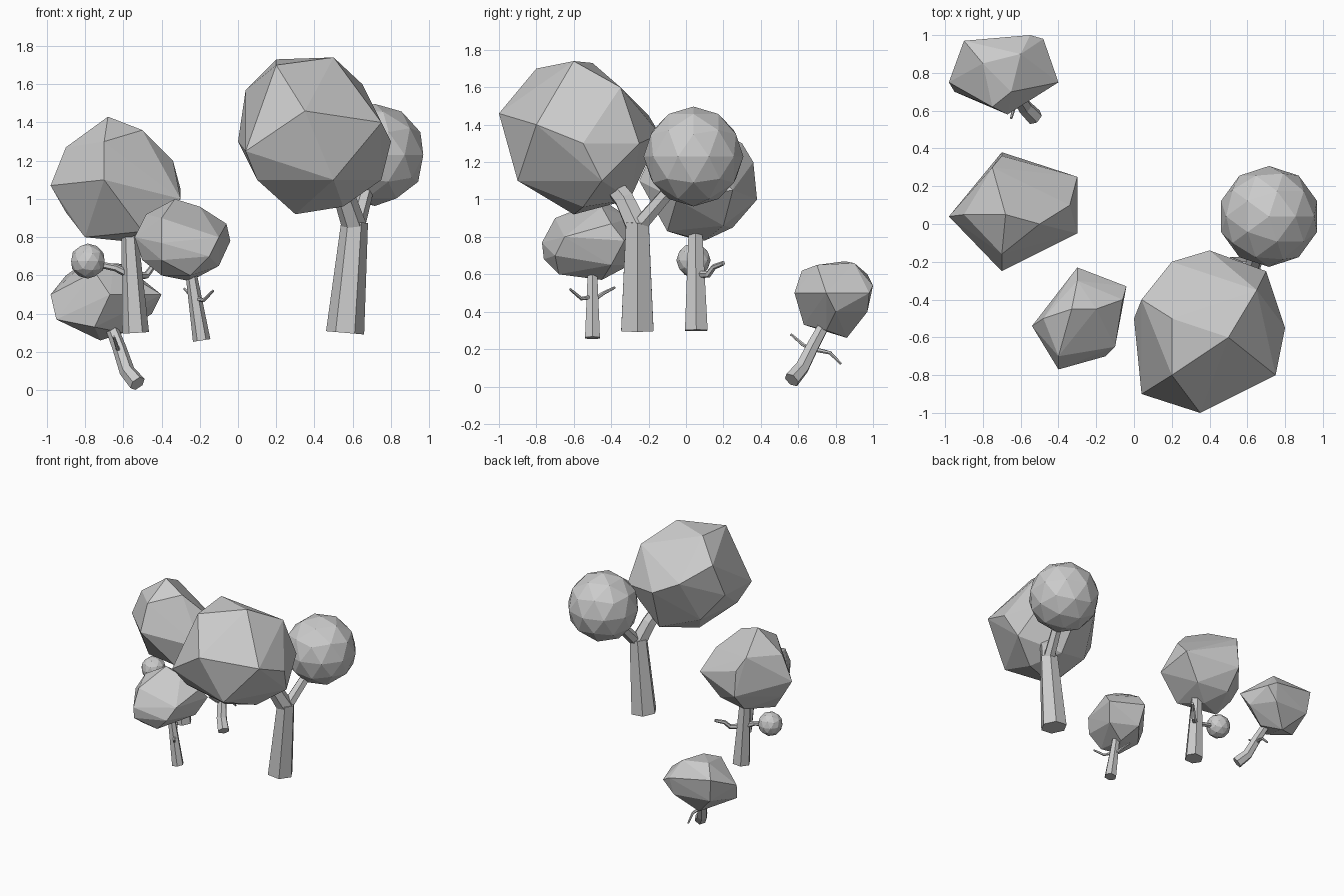
import bpy
import bmesh
import math
from mathutils import Vector, Matrix

cube = bpy.data.objects.get("Cube")
if cube:
    bpy.data.objects.remove(cube, do_unlink=True)

# One plain grey for everything
grey = bpy.data.materials.new("plain_grey")
grey.use_nodes = True
grey.diffuse_color = (.6, .6, .6, 1)
grey.node_tree.nodes["Principled BSDF"].inputs["Base Color"].default_value = grey.diffuse_color


def finish(name, bm):
    """Turn a bmesh into a flat shaded object."""
    bmesh.ops.recalc_face_normals(bm, faces=bm.faces)
    mesh = bpy.data.meshes.new(name)
    bm.to_mesh(mesh)
    bm.free()
    mesh.materials.append(grey)
    obj = bpy.data.objects.new(name, mesh)
    bpy.context.collection.objects.link(obj)
    return obj


def crown(name, points):
    """Faceted foliage mass: the convex hull of its corner points."""
    bm = bmesh.new()
    for point in points:
        bm.verts.new(point)
    hull = bmesh.ops.convex_hull(bm, input=bm.verts)
    loose = [v for v in hull["geom_interior"] if isinstance(v, bmesh.types.BMVert)]
    bmesh.ops.delete(bm, geom=loose, context="VERTS")
    return finish(name, bm)


def ball(name, center, radius):
    """Round faceted foliage."""
    bm = bmesh.new()
    bmesh.ops.create_icosphere(bm, subdivisions=2, radius=radius,
                               matrix=Matrix.Translation(center))
    return finish(name, bm)


def limb(name, path, start_radius, end_radius, sides=6):
    """Tapered tube through the path, closed at both ends."""
    path = [Vector(p) for p in path]
    last = len(path) - 1
    bm = bmesh.new()
    rings = []
    for i, point in enumerate(path):
        tangent = path[min(i + 1, last)] - path[max(i - 1, 0)]
        turn = Vector((0, 0, 1)).rotation_difference(tangent)
        radius = start_radius + (end_radius - start_radius) * i / last
        ring = []
        for k in range(sides):
            angle = math.tau * k / sides
            offset = Vector((math.cos(angle), math.sin(angle), 0)) * radius
            ring.append(bm.verts.new(point + turn @ offset))
        rings.append(ring)
    for lower, upper in zip(rings, rings[1:]):
        for k in range(sides):
            following = (k + 1) % sides
            bm.faces.new((lower[k], lower[following], upper[following], upper[k]))
    bm.faces.new(rings[0])
    bm.faces.new(rings[-1])
    return finish(name, bm)


def twig(name, path):
    """Thin bare side shoot."""
    return limb(name, path, start_radius=.013, end_radius=.007)


# Large forked tree
limb("large_trunk", [(.56, -.26, .3), (.61, -.26, .88)], start_radius=.1, end_radius=.07)
limb("large_front_branch", [(.61, -.26, .85), (.56, -.33, 1), (.5, -.45, 1.15)],
     start_radius=.065, end_radius=.05)
limb("large_back_branch", [(.62, -.25, .86), (.7, 0, 1.15)], start_radius=.045, end_radius=.035)
ball("large_side_crown", center=(.715, .04, 1.23), radius=.267)
crown("large_crown", [
    (.2, -.8, 1.7), (.5, -.6, 1.74), (.2, -.5, 1.73), (.65, -.35, 1.6),
    (.35, -1, 1.46), (.04, -.9, 1.25), (.04, -.4, 1.57), (.75, -.8, 1.4),
    (.2, -.2, 1.45), (0, -.5, 1.3), (.8, -.55, 1.3), (.7, -.25, 1.3),
    (.4, -.14, 1.35), (.5, -.9, 1.1), (.1, -.8, 1.1), (.75, -.45, 1.1),
    (.15, -.4, 1.1), (.3, -.6, .92), (.55, -.55, .96), (.45, -.3, 1),
])

# Medium tree with a small foliage ball on one branch
limb("medium_trunk", [(-.535, .055, .3), (-.57, .05, .88)], start_radius=.07, end_radius=.04)
limb("medium_ball_branch", [(-.56, .05, .6), (-.64, .04, .64), (-.74, .04, .66)],
     start_radius=.022, end_radius=.016)
limb("medium_bare_branch", [(-.56, .05, .6), (-.48, .12, .6), (-.45, .15, .64), (-.4, .2, .66)],
     start_radius=.022, end_radius=.012)
ball("medium_ball", center=(-.785, .04, .675), radius=.092)
crown("medium_crown", [
    (-.68, .05, 1.43), (-.5, 0, 1.36), (-.75, .3, 1.3), (-.7, .36, 1.2),
    (-.7, .38, 1), (-.3, .25, 1.05), (-.34, .1, 1.2), (-.3, -.05, 1),
    (-.7, -.25, 1.1), (-.98, .04, 1.07), (-.9, .05, 1.27), (-.7, -.16, 1.3),
    (-.9, .05, .93), (-.8, 0, .8), (-.6, .1, .78), (-.45, .2, .86),
    (-.5, -.1, .83), (-.7, .25, .85),
])

# Small front tree
limb("small_trunk", [(-.19, -.5, .26), (-.25, -.5, .64)], start_radius=.046, end_radius=.028)
twig("small_front_twig", [(-.22, -.5, .48), (-.18, -.56, .47), (-.13, -.62, .52)])
twig("small_back_twig", [(-.22, -.5, .46), (-.25, -.44, .5), (-.28, -.38, .53)])
crown("small_crown", [
    (-.33, -.45, 1), (-.2, -.45, .96), (-.06, -.4, .87), (-.04, -.33, .78),
    (-.3, -.23, .8), (-.1, -.65, .8), (-.15, -.7, .7), (-.4, -.77, .77),
    (-.4, -.76, .68), (-.4, -.7, .9), (-.54, -.54, .8), (-.48, -.5, .92),
    (-.5, -.55, .68), (-.4, -.65, .6), (-.25, -.68, .6), (-.25, -.45, .57),
    (-.1, -.4, .65), (-.3, -.3, .65), (-.3, -.3, .9),
])

# Leaning back tree
limb("leaning_trunk", [(-.525, .565, .035), (-.58, .62, .1), (-.62, .68, .22), (-.67, .75, .35)],
     start_radius=.045, end_radius=.032)
twig("leaning_front_twig", [(-.62, .68, .2), (-.63, .63, .22), (-.65, .56, .28)])
twig("leaning_back_twig", [(-.62, .68, .2), (-.6, .77, .18), (-.6, .83, .12)])
crown("leaning_crown", [
    (-.8, .85, .67), (-.6, .9, .66), (-.65, .7, .65), (-.98, .75, .5),
    (-.9, .97, .6), (-.55, 1, .54), (-.48, .98, .5), (-.4, .75, .5),
    (-.67, .58, .5), (-.75, .62, .62), (-.95, .7, .37), (-.75, .63, .33),
    (-.72, .86, .26), (-.6, .75, .3), (-.45, .8, .4), (-.57, .97, .4),
    (-.88, .95, .42),
])
